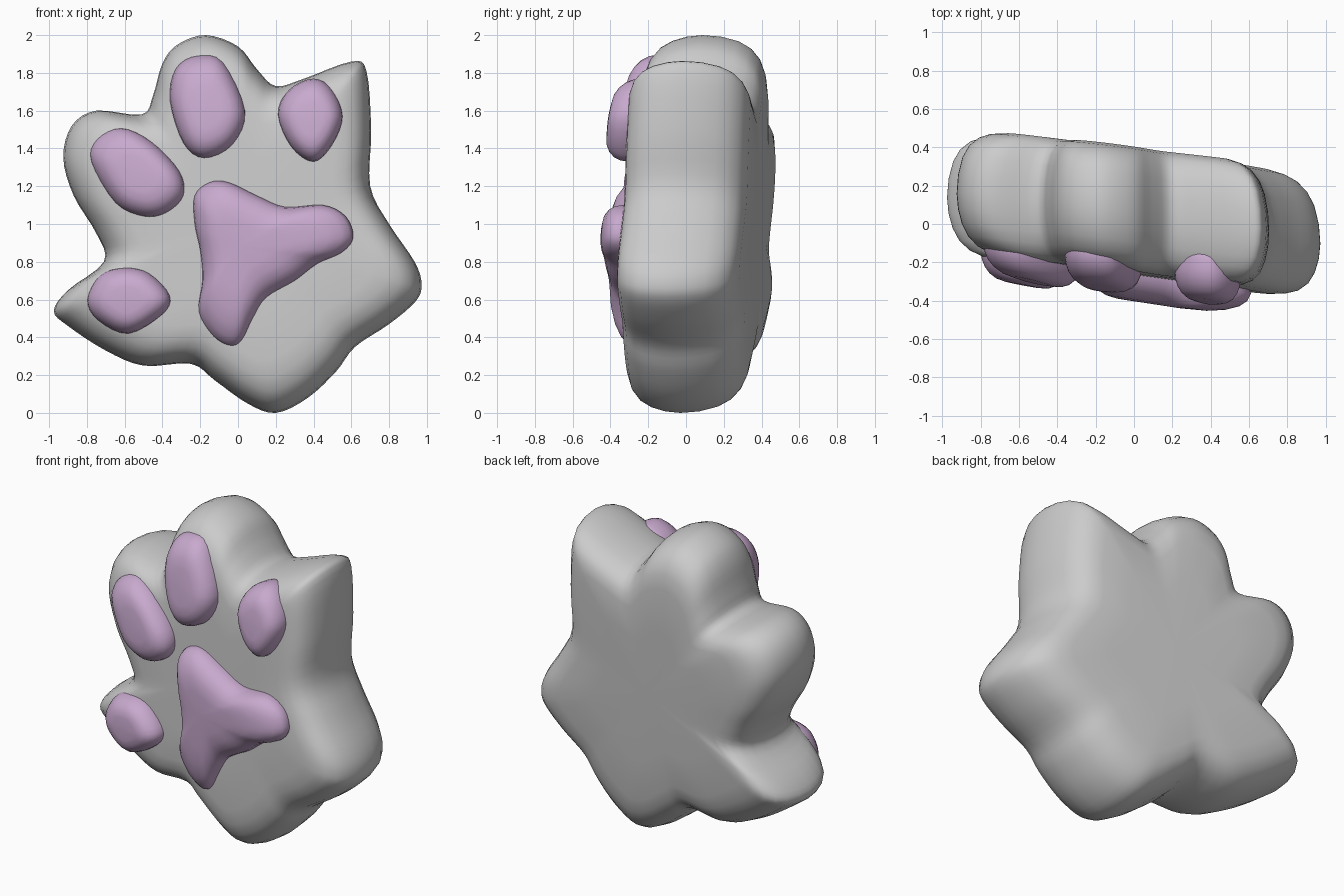
import bpy
from mathutils import Vector

if "Cube" in bpy.data.objects:
    bpy.data.objects.remove(bpy.data.objects["Cube"])

pink = bpy.data.materials.new("pad_pink")
pink.diffuse_color = (0.58, 0.40, 0.62, 1)
pink.use_nodes = True
pink.node_tree.nodes["Principled BSDF"].inputs["Base Color"].default_value = pink.diffuse_color


def smooth_loop(pts, n):
    """Closed Catmull-Rom curve through the points."""
    out, c = [], len(pts)
    for i in range(c):
        a, b, d, e = (Vector(pts[(i + k) % c]) for k in (-1, 0, 1, 2))
        for j in range(n):
            t = j / n
            out.append(0.5 * (2 * b + (d - a) * t + (2 * a - 5 * b + 4 * d - e) * t * t
                              + (3 * b - a - 3 * d + e) * t ** 3))
    return out


def loft(name, pts, centre, profile, tilt=(0, 0), mat=None, shift=0.0, n=4):
    """Cushion: outline in x/z, scaled about its centre along a (scale, y) profile."""
    loop = smooth_loop(pts, n)
    c, m = Vector(centre), len(loop)
    verts, faces = [], []

    def add(p, y):
        # the whole paw leans slightly, so y drifts with x and z
        lean = 0.05 - 0.125 * p.x + 0.035 * (p.y - 1) + shift
        verts.append((p.x, y + lean + Vector(tilt).dot(p - c), p.y))

    for s, y in profile:
        for p in loop:
            add(c + (p - c) * s, y)
    for r in range(len(profile) - 1):
        for i in range(m):
            j = (i + 1) % m
            faces.append((r * m + i, r * m + j, (r + 1) * m + j, (r + 1) * m + i))
    for r, y in ((0, profile[0][1]), (len(profile) - 1, profile[-1][1])):
        k = len(verts)
        add(c, y)
        for i in range(m):
            a, b = r * m + i, r * m + (i + 1) % m
            faces.append((b, a, k) if r == 0 else (a, b, k))
    me = bpy.data.meshes.new(name)
    me.from_pydata(verts, [], faces)
    ob = bpy.data.objects.new(name, me)
    bpy.context.collection.objects.link(ob)
    if mat:
        me.materials.append(mat)
    # consistent outward normals and smooth shading
    bpy.context.view_layer.objects.active = ob
    ob.select_set(True)
    bpy.ops.object.mode_set(mode='EDIT')
    bpy.ops.mesh.select_all(action='SELECT')
    bpy.ops.mesh.normals_make_consistent(inside=False)
    bpy.ops.object.mode_set(mode='OBJECT')
    bpy.ops.object.shade_smooth()
    ob.select_set(False)
    return ob


# Paw body: lobed outline with rounded front and back rims
body = [(-.17, 2), (0, 1.94), (.1, 1.82), (.2, 1.73), (.35, 1.77), (.6, 1.86), (.68, 1.81),
        (.705, 1.5), (.7, 1.2), (.8, 1), (.935, .8), (.972, .68), (.94, .59), (.8, .47),
        (.62, .35), (.52, .22), (.37, .08), (.2, 0), (.05, .05), (-.12, .17), (-.25, .26),
        (-.5, .25), (-.7, .33), (-.9, .46), (-.975, .54), (-.9, .65), (-.71, .8), (-.75, .95),
        (-.87, 1.15), (-.925, 1.35), (-.88, 1.52), (-.75, 1.6), (-.51, 1.58), (-.45, 1.68),
        (-.4, 1.85), (-.32, 1.95)]
loft("paw_body", body, (0, 1),
     [(.45, -.32), (.72, -.318), (.81, -.305), (.88, -.28), (.935, -.235), (.97, -.175),
      (.992, -.1), (1, -.02), (.992, .08), (.967, .175), (.93, .24), (.875, .288), (.81, .315),
      (.72, .33), (.45, .336)])

# Pads: low rounded cushions sunk into the front
pad_profile = [(.4, -.438), (.62, -.43), (.78, -.41), (.9, -.38), (.97, -.345), (1, -.305),
               (.97, -.25), (.88, -.18)]
main = [(-.23, 1.15), (-.15, 1.22), (-.05, 1.22), (.1, 1.15), (.25, 1.09), (.45, 1.1),
        (.57, 1.04), (.61, .93), (.55, .85), (.42, .79), (.3, .7), (.15, .61), (.08, .5),
        (.02, .38), (-.04, .35), (-.13, .4), (-.21, .53), (-.19, .7), (-.2, .85), (-.23, 1)]
loft("main_pad", main, (0, .88), pad_profile, (-.03, -.03), pink, -.01)

# name, centre, (x, z) tilt, outline
toes = [
    ("outer_toe_pad", (-.59, .6), (-.07, 0),
     [(-.8, .6), (-.73, .73), (-.6, .77), (-.47, .74), (-.36, .62), (-.4, .52), (-.58, .42),
      (-.74, .49)]),
    ("left_toe_pad", (-.53, 1.27), (-.08, .06),
     [(-.78, 1.33), (-.75, 1.45), (-.62, 1.51), (-.46, 1.44), (-.31, 1.28), (-.29, 1.15),
      (-.38, 1.06), (-.5, 1.04), (-.65, 1.11)]),
    ("top_toe_pad", (-.17, 1.62), (0, .13),
     [(-.36, 1.65), (-.33, 1.82), (-.22, 1.89), (-.08, 1.86), (.04, 1.6), (-.03, 1.42),
      (-.18, 1.35), (-.29, 1.43)]),
    ("right_toe_pad", (.38, 1.56), (0, .12),
     [(.21, 1.58), (.27, 1.71), (.4, 1.77), (.5, 1.71), (.555, 1.57), (.5, 1.42),
      (.4, 1.33), (.28, 1.41)]),
]
for name, centre, tilt, pts in toes:
    loft(name, pts, centre, pad_profile, tilt, pink, .012)
